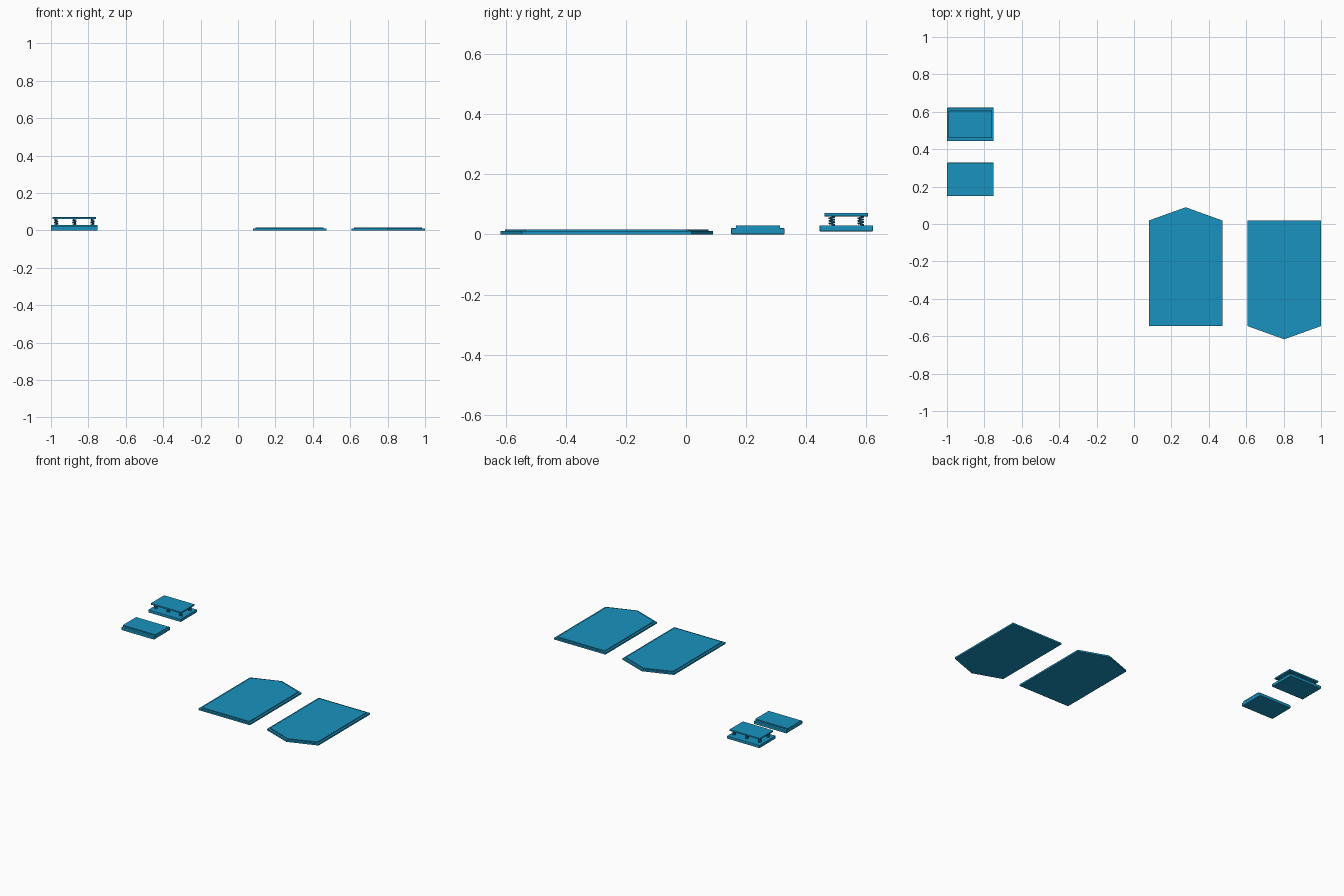
import bpy, math

if "Cube" in bpy.data.objects:
    bpy.data.objects.remove(bpy.data.objects["Cube"])

mat = bpy.data.materials.new("blue")
mat.diffuse_color = (0.01, 0.29, 0.52, 1)
mat.use_nodes = True
mat.node_tree.nodes["Principled BSDF"].inputs["Base Color"].default_value = mat.diffuse_color


def prism(name, outline, z0, z1, bevel=0.0):
    """Extrude a flat counter-clockwise outline from z0 to z1."""
    n = len(outline)
    verts = [(x, y, z) for z in (z0, z1) for x, y in outline]
    faces = [tuple(reversed(range(n))), tuple(range(n, 2 * n))]
    faces += [(i, (i + 1) % n, n + (i + 1) % n, n + i) for i in range(n)]
    me = bpy.data.meshes.new(name)
    me.from_pydata(verts, [], faces)
    me.materials.append(mat)
    ob = bpy.data.objects.new(name, me)
    bpy.context.collection.objects.link(ob)
    if bevel:
        m = ob.modifiers.new("bevel", 'BEVEL')
        m.width = bevel
        m.segments = 2
    return ob


def rect(cx, cy, w, d):
    return [(cx - w/2, cy - d/2), (cx + w/2, cy - d/2),
            (cx + w/2, cy + d/2), (cx - w/2, cy + d/2)]


def pointed(cx, cy, inset, flip):
    """Five-sided plate outline: rectangle with one shallow pointed end."""
    w, lo, hi, tip = 0.197 - inset, -0.3175 + inset, 0.2465 - inset * 0.8, 0.3175 - inset
    s = -1 if flip else 1
    pts = [(-w, lo), (w, lo), (w, hi), (0, tip), (-w, hi)]
    return [(cx + s * x, cy + s * y) for x, y in pts]


# Two large pointed plates, each with a thin raised upper layer
for label, cx, cy, flip in (("left", 0.276, -0.228, False), ("right", 0.803, -0.299, True)):
    prism(label + "_plate_base", pointed(cx, cy, 0, flip), 0, 0.011)
    prism(label + "_plate_top", pointed(cx, cy, 0.015, flip), 0.011, 0.017)

# Small solid pad with raised top
CX = -0.875
prism("pad_base", rect(CX, 0.239, 0.25, 0.178), 0, 0.021, 0.003)
prism("pad_top", rect(CX, 0.239, 0.25, 0.146), 0.02, 0.029)

# Spring-loaded pad: lower tray and upper plate
CY = 0.533
prism("spring_pad_base", rect(CX, CY, 0.25, 0.178), 0.010, 0.030, 0.003)
prism("spring_pad_top", rect(CX, CY, 0.234, 0.146), 0.060, 0.071, 0.002)

# Six coil springs between them
turns, steps, radius = 3.5, 12, 0.009
count = int(turns * steps)
for i in (-1, 0, 1):
    for j in (-1, 1):
        cu = bpy.data.curves.new("coil_spring", 'CURVE')
        cu.dimensions = '3D'
        cu.bevel_depth = 0.0025
        cu.bevel_resolution = 1
        cu.use_fill_caps = True
        sp = cu.splines.new('POLY')
        sp.points.add(count)
        for k, p in enumerate(sp.points):
            a = 2 * math.pi * k / steps
            p.co = (radius * math.cos(a), radius * math.sin(a), 0.030 + 0.030 * k / count, 1)
        cu.materials.append(mat)
        ob = bpy.data.objects.new("coil_spring", cu)
        ob.location = (CX + i * 0.097, CY + j * 0.048, 0)
        bpy.context.collection.objects.link(ob)
